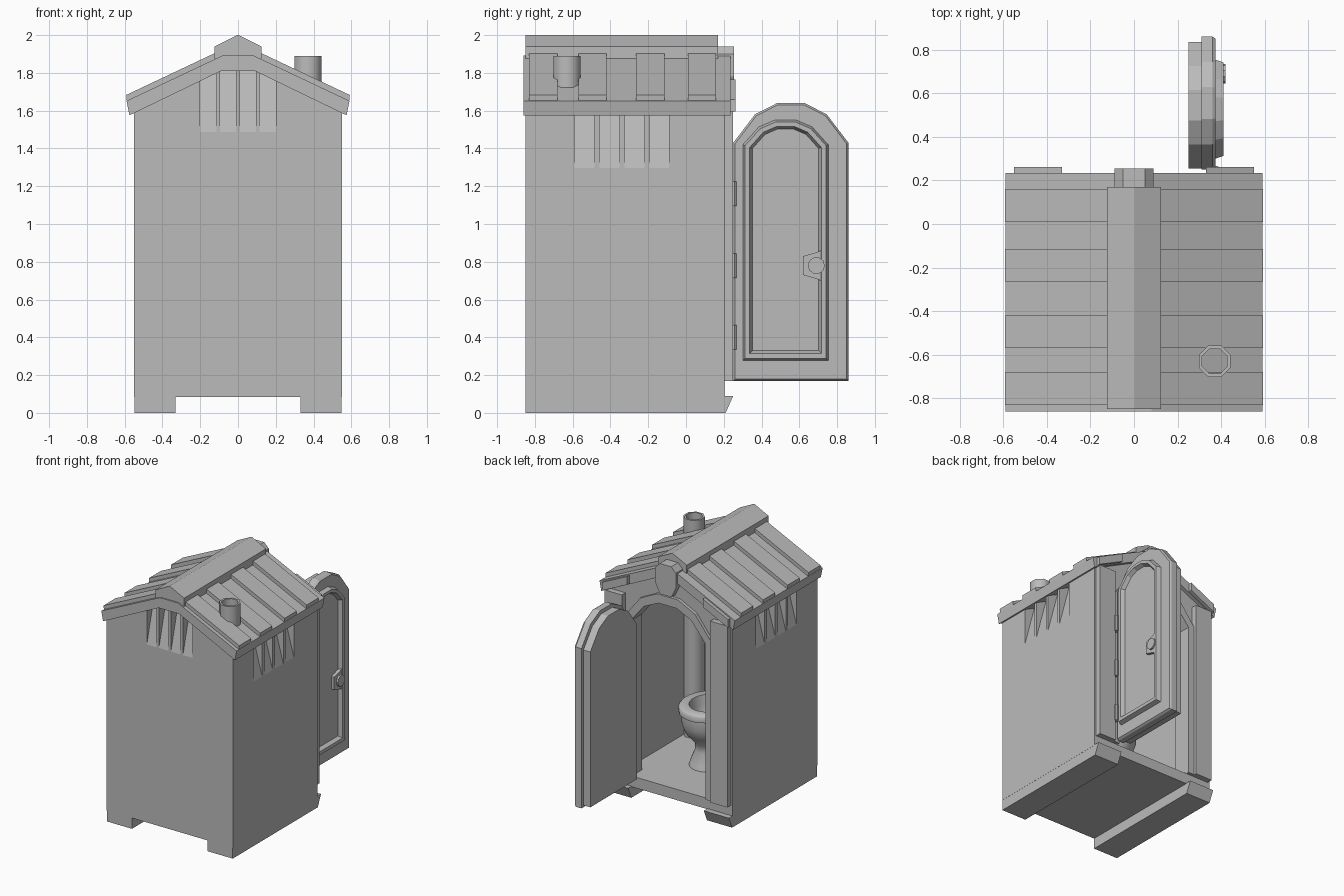
import bpy, bmesh, math

cube = bpy.data.objects.get("Cube")
if cube:
    bpy.data.objects.remove(cube, do_unlink=True)

GREY = (0.5, 0.5, 0.5, 1)
mat = bpy.data.materials.new("plain_grey")
mat.use_nodes = True
mat.diffuse_color = GREY
bsdf = mat.node_tree.nodes["Principled BSDF"]
bsdf.inputs["Base Color"].default_value = GREY
bsdf.inputs["Roughness"].default_value = 0.8


def loft(name, rings, smooth=None):
    """Skin a row of equal point loops and cap both ends."""
    bm = bmesh.new()
    loops = [[bm.verts.new(p) for p in ring] for ring in rings]
    n = len(loops[0])
    for a, b in zip(loops, loops[1:]):
        for i in range(n):
            j = (i + 1) % n
            bm.faces.new((a[i], a[j], b[j], b[i]))
    bm.faces.new(loops[0][::-1])
    bm.faces.new(loops[-1])
    bmesh.ops.recalc_face_normals(bm, faces=bm.faces)
    mesh = bpy.data.meshes.new(name)
    bm.to_mesh(mesh)
    bm.free()
    mesh.materials.append(mat)
    obj = bpy.data.objects.new(name, mesh)
    bpy.context.collection.objects.link(obj)
    if smooth:
        bpy.ops.object.select_all(action="DESELECT")
        obj.select_set(True)
        bpy.context.view_layer.objects.active = obj
        bpy.ops.object.shade_smooth_by_angle(angle=math.radians(smooth))
    return obj


def place(points, axis, d):
    """Put 2D points on a plane across the x or y axis."""
    return [(d, u, v) if axis == "x" else (u, d, v) for u, v in points]


def prism(name, points, axis, a, b):
    return loft(name, [place(points, axis, a), place(points, axis, b)])


def box(name, x0, x1, y0, y1, z0, z1):
    return prism(name, [(x0, z0), (x1, z0), (x1, z1), (x0, z1)], "y", y0, y1)


def lathe(name, profile, centre, sides, stretch=1.0, smooth=40):
    turn = [2 * math.pi * (i + 0.5) / sides for i in range(sides)]
    return loft(name, [[(centre[0] + r * math.cos(t),
                         centre[1] + stretch * r * math.sin(t), z) for t in turn]
                       for r, z in profile], smooth)


def arch(c, h, z0, spring, top):
    """Faceted round-topped outline."""
    rise = top - spring
    half = [(h, z0), (h, spring), (0.62 * h, spring + 0.72 * rise), (0.24 * h, top)]
    return [(c + u, v) for u, v in half] + [(c - u, v) for u, v in half[::-1]]


def mirrored(half):
    return half + [(-u, v) for u, v in half[::-1]]


def cut(obj, cutters):
    """Subtract the cutters, keep the result and discard the cutters."""
    for c in cutters:
        c.hide_render = True
        mod = obj.modifiers.new("cut", "BOOLEAN")
        mod.operation, mod.solver, mod.object = "DIFFERENCE", "EXACT", c
    graph = bpy.context.evaluated_depsgraph_get()
    mesh = bpy.data.meshes.new_from_object(obj.evaluated_get(graph))
    obj.modifiers.clear()
    obj.data = mesh
    for c in cutters:
        bpy.data.objects.remove(c, do_unlink=True)


# Hollow cabin with an arched doorway and tapered vent slots
cabin = prism("cabin_walls", mirrored([(0.55, 0.085), (0.55, 1.61), (0.09, 1.84)]),
              "y", -0.85, 0.205)
cutters = [
    prism("room", mirrored([(0.43, 0.17), (0.43, 1.58), (0.05, 1.74)]), "y", -0.73, 0.08),
    prism("doorway", arch(0, 0.33, 0.17, 1.4, 1.61), "y", 0.05, 0.3),
]
for i in range(4):
    x = -0.2 + 0.105 * i
    slot = [(-0.86, 1.45), (-0.75, 1.87), (-0.86, 1.87)]
    cutters.append(prism("front_slot", slot, "x", x, x + 0.085))
    y = -0.59 + 0.132 * i
    for s in (-1, 1):
        slot = [(s * 0.56, 1.26), (s * 0.45, 1.67), (s * 0.56, 1.67)]
        cutters.append(prism("side_slot", slot, "y", y, y + 0.105))
cut(cabin, cutters)

# Skids with a flared end
for s, side in ((1, "left"), (-1, "right")):
    prism(side + "_skid", [(-0.85, 0), (0.21, 0), (0.25, 0.09), (-0.85, 0.09)],
          "x", s * 0.33, s * 0.549)

# Roof slab, raised planks and ridge cap
prism("roof_slab", mirrored([(0.575, 1.575), (0.59, 1.652), (0.08, 1.893)])
      + [(-0.09, 1.81), (0.09, 1.81)], "y", -0.86, 0.235)
for y in (-0.83, -0.57, -0.265, 0.01):
    for s, side in ((1, "left"), (-1, "right")):
        pts = [(0.08, 1.88), (0.08, 1.925), (0.592, 1.683), (0.588, 1.645)]
        prism(side + "_roof_plank", [(s * u, v) for u, v in pts], "y", y, y + 0.15)
prism("ridge_cap", mirrored([(0.125, 1.875), (0.125, 1.94), (0.004, 2.0)]), "y", -0.85, 0.17)
prism("ridge_end_block", mirrored([(0.05, 1.7), (0.09, 1.78), (0.09, 1.9), (0.05, 1.94)]),
      "y", 0.1, 0.255)

# Doorway trim: side boards, arch surround and short gable boards
for s, side in ((1, "left"), (-1, "right")):
    box(side + "_door_post", s * 0.385, s * 0.535, 0.19, 0.25, 0.17, 1.6)
    pts = [(0.33, 1.7), (0.33, 1.765), (0.55, 1.66), (0.55, 1.595)]
    prism(side + "_gable_board", [(s * u, v) for u, v in pts], "y", 0.2, 0.262)
outer, inner = arch(0, 0.385, 0.17, 1.42, 1.68), arch(0, 0.33, 0.17, 1.4, 1.61)
surround = prism("arch_surround", outer, "y", 0.19, 0.23)
cut(surround, [prism("surround_hole", arch(0, 0.33, 0.1, 1.4, 1.61), "y", 0.1, 0.3)])

# Open door: inner leaf, wider outer leaf, bevelled panel moulding
prism("door_inner_leaf", arch(0.545, 0.29, 0.185, 1.41, 1.61), "x", 0.25, 0.315)
wide = arch(0.555, 0.305, 0.17, 1.43, 1.64)
slim = arch(0.555, 0.295, 0.18, 1.425, 1.63)
loft("door_outer_leaf", [place(wide, "x", 0.31), place(wide, "x", 0.36),
                         place(slim, "x", 0.375)])
moulding = [(0.228, 0.275, 1.42, 1.553, 0.37), (0.215, 0.288, 1.415, 1.54, 0.41),
            (0.19, 0.315, 1.405, 1.517, 0.41), (0.175, 0.33, 1.4, 1.503, 0.38)]
loft("door_panel", [place(arch(0.527, h, z0, sp, top), "x", x)
                    for h, z0, sp, top, x in moulding])

# Lock plate and knob
prism("lock_plate", [(0.62, 0.73), (0.69, 0.71), (0.74, 0.69), (0.74, 0.87),
                     (0.69, 0.85), (0.62, 0.83)], "x", 0.37, 0.405)
knob = [(0.69 + 0.045 * math.cos(i * math.pi / 5), 0.78 + 0.045 * math.sin(i * math.pi / 5))
        for i in range(10)]
prism("door_knob", knob, "x", 0.4, 0.42)

# Hinges
for z in (0.4, 0.78, 1.16):
    lathe("door_hinge", [(0.018, z - 0.065), (0.018, z + 0.065)], (0.378, 0.25), 8)

# Vent pipe, open at the top
lathe("vent_pipe", [(0.078, 0.17), (0.078, 1.89), (0.062, 1.89), (0.062, 1.65)],
      (0.37, -0.63), 8, smooth=50)

# Toilet bowl on a flared foot
lathe("toilet", [(0.14, 0.17), (0.132, 0.2), (0.098, 0.29), (0.1, 0.35), (0.165, 0.43),
                 (0.192, 0.51), (0.19, 0.58), (0.21, 0.59), (0.213, 0.63), (0.2, 0.645),
                 (0.14, 0.645), (0.125, 0.58), (0.1, 0.48), (0.04, 0.43)],
      (0, -0.29), 24, stretch=1.12, smooth=50)
